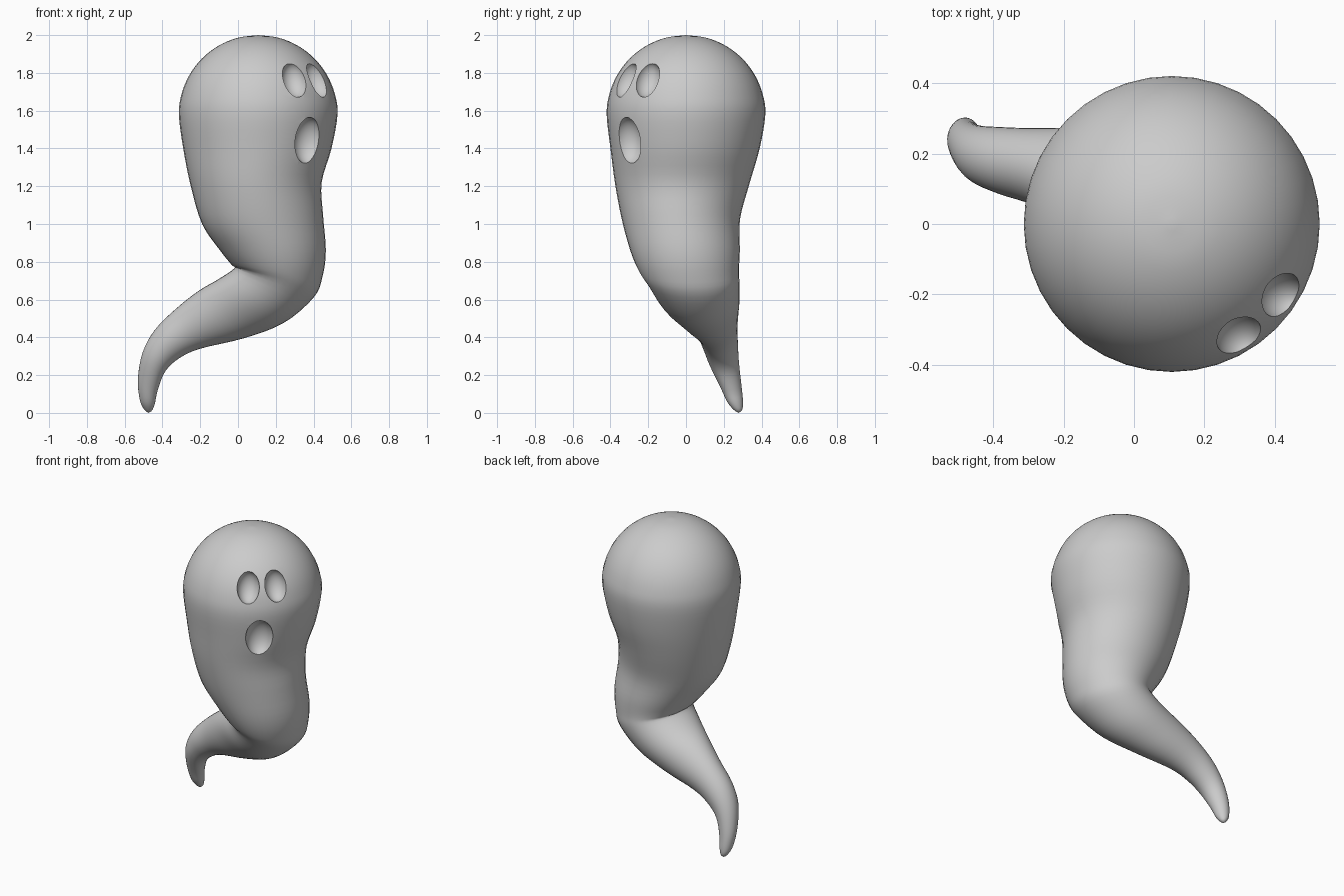
import bpy, bmesh, math
from mathutils import Vector, Euler

if "Cube" in bpy.data.objects:
    bpy.data.objects.remove(bpy.data.objects["Cube"])

SIDES, STEPS = 40, 4

# Rings: left x, left z, right x, right z, centre y, half depth
rings = []
for i in range(7):  # domed head
    a = math.radians(90 - 15 * i)
    r, z = 0.42 * math.cos(a), 1.58 + 0.42 * math.sin(a)
    rings.append((0.107 - r, z, 0.107 + r, z, 0.0, r))
rings += [  # torso, bend and curling tail
    (-0.29, 1.40, 0.495, 1.40, -0.005, 0.395),
    (-0.25, 1.20, 0.443, 1.22, -0.02, 0.355),
    (-0.19, 1.00, 0.450, 1.05, -0.027, 0.313),
    (-0.095, 0.86, 0.465, 0.86, -0.005, 0.29),
    (-0.035, 0.785, 0.447, 0.72, 0.015, 0.265),
    (-0.02, 0.765, 0.400, 0.61, 0.04, 0.243),
    (-0.10, 0.71, 0.240, 0.475, 0.075, 0.208),
    (-0.21, 0.645, 0.030, 0.395, 0.12, 0.157),
    (-0.33, 0.55, -0.20, 0.34, 0.16, 0.112),
    (-0.44, 0.44, -0.31, 0.29, 0.18, 0.095),
    (-0.505, 0.32, -0.385, 0.22, 0.20, 0.080),
    (-0.53, 0.18, -0.425, 0.12, 0.235, 0.058),
    (-0.52, 0.07, -0.44, 0.05, 0.26, 0.042),
    (-0.498, 0.02, -0.455, 0.013, 0.275, 0.022),
    (-0.475, 0.0, -0.475, 0.0, 0.278, 0.0),
]


def spline(p, t):
    """Catmull-Rom through the ring settings"""
    i = min(int(t), len(p) - 2)
    u = t - i
    q = [p[max(0, min(len(p) - 1, i + k))] for k in (-1, 0, 1, 2)]
    return [0.5 * (2 * b + (c - a) * u + (2 * a - 5 * b + 4 * c - d) * u * u
                   + (3 * b - a - 3 * c + d) * u ** 3) for a, b, c, d in zip(*q)]


# Ghost body: loft through the rings
bm = bmesh.new()
loops = []
total = (len(rings) - 1) * STEPS
for k in range(1, total):
    lx, lz, rx, rz, y, h = spline(rings, k / STEPS)
    c = Vector(((lx + rx) / 2, y, (lz + rz) / 2))
    u = Vector(((rx - lx) / 2, 0, (rz - lz) / 2))
    v = Vector((0, h, 0))
    angles = [2 * math.pi * s / SIDES for s in range(SIDES)]
    loops.append([bm.verts.new(c + u * math.cos(a) + v * math.sin(a)) for a in angles])
for a, b in zip(loops, loops[1:]):
    for s in range(SIDES):
        n = (s + 1) % SIDES
        bm.faces.new((a[s], b[s], b[n], a[n]))
for loop, ring in ((loops[0], rings[0]), (loops[-1], rings[-1])):
    tip = bm.verts.new((ring[0], ring[4], ring[1]))
    for s in range(SIDES):
        bm.faces.new((loop[s], loop[(s + 1) % SIDES], tip))
bmesh.ops.recalc_face_normals(bm, faces=bm.faces)
mesh = bpy.data.meshes.new("ghost_body")
bm.to_mesh(mesh)
bm.free()
body = bpy.data.objects.new("ghost_body", mesh)
bpy.context.collection.objects.link(body)


# Eye and mouth hollows carved with ellipsoids
def carve(name, angle, dist, z, size, pitch):
    a = math.radians(angle)
    loc = (0.107 + dist * math.cos(a), dist * math.sin(a), z)
    bpy.ops.mesh.primitive_uv_sphere_add(segments=32, ring_count=20, location=loc)
    cutter = bpy.context.object
    cutter.name = name
    cutter.scale = size
    cutter.rotation_euler = Euler((0, math.radians(pitch), a))
    cutter.hide_render = True
    mod = body.modifiers.new(name, 'BOOLEAN')
    mod.operation, mod.solver, mod.object = 'DIFFERENCE', 'EXACT', cutter
    bpy.context.view_layer.objects.active = body
    bpy.ops.object.modifier_apply(modifier=name)
    bpy.data.objects.remove(cutter)


carve("eye_left", -59, 0.375, 1.765, (0.07, 0.068, 0.10), -25)
carve("eye_right", -33, 0.375, 1.765, (0.07, 0.068, 0.10), -25)
carve("mouth", -49, 0.41, 1.44, (0.085, 0.085, 0.125), 5)

bpy.ops.object.select_all(action='DESELECT')
body.select_set(True)
bpy.context.view_layer.objects.active = body
bpy.ops.object.shade_smooth_by_angle(angle=math.radians(40))
